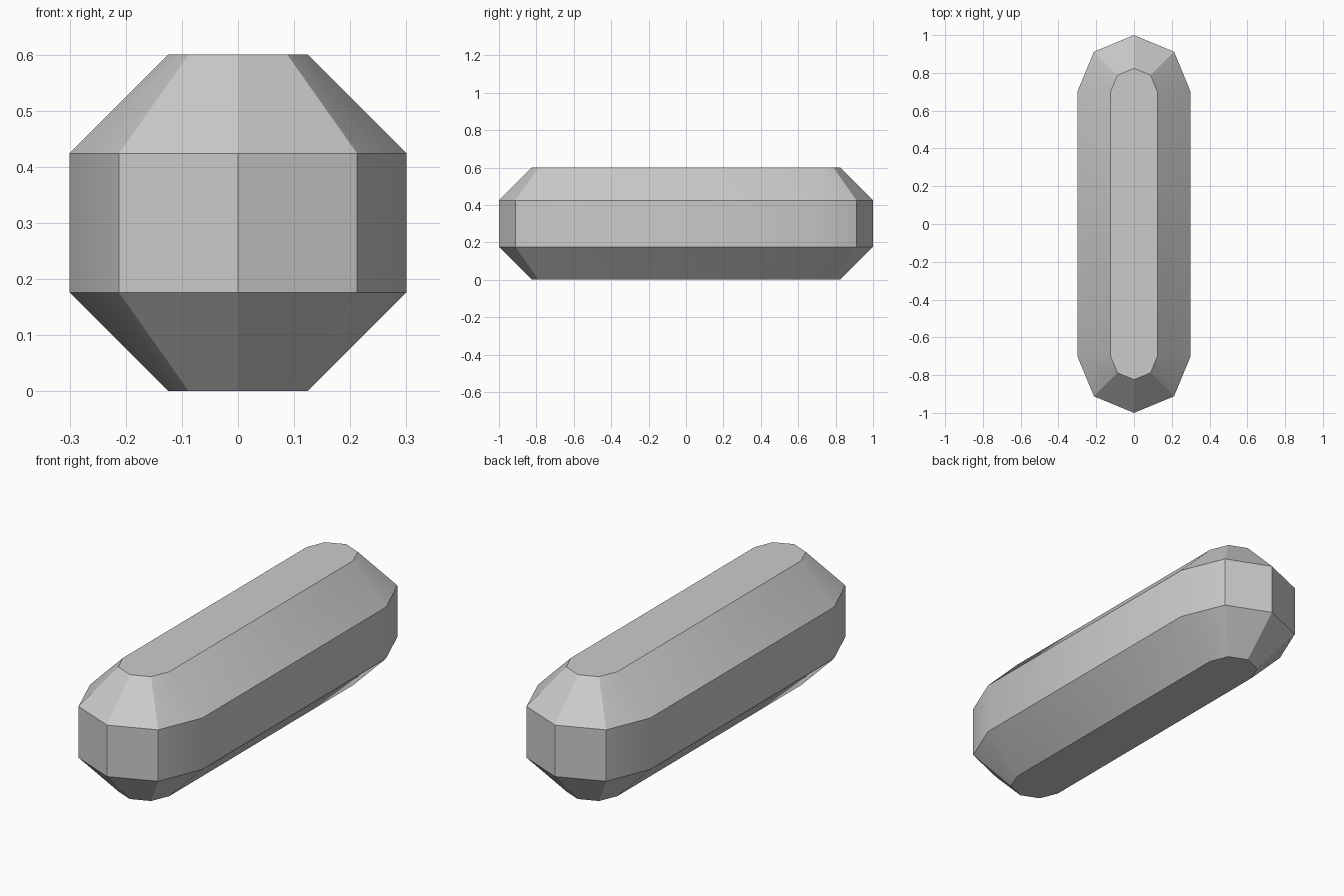
import bpy, bmesh
from math import cos, sin, pi, radians

cube = bpy.data.objects.get("Cube")
if cube:
    bpy.data.objects.remove(cube, do_unlink=True)

RADIUS, HALF_STRAIGHT, HEIGHT, CHAMFER = 0.3, 0.7, 0.6, 0.176

grey = bpy.data.materials.new("plain grey")
grey.use_nodes = True
colour = (0.6, 0.6, 0.6, 1)
grey.diffuse_color = colour
grey.node_tree.nodes["Principled BSDF"].inputs["Base Color"].default_value = colour


def stadium(bm, radius, z):
    """Ring of vertices: two four-sided half circles joined by straight sides."""
    ring = []
    for end in (0, 1):
        for i in range(5):
            a = end * pi + i * pi / 4
            y = radius * sin(a) + (HALF_STRAIGHT if end == 0 else -HALF_STRAIGHT)
            ring.append(bm.verts.new((radius * cos(a), y, z)))
    return ring


# Chamfered bar: stacked rings, bridged and capped
bm = bmesh.new()
inner = RADIUS - CHAMFER
rings = [stadium(bm, r, z) for r, z in (
    (inner, 0), (RADIUS, CHAMFER), (RADIUS, HEIGHT - CHAMFER), (inner, HEIGHT))]
for low, high in zip(rings, rings[1:]):
    for i in range(len(low)):
        j = (i + 1) % len(low)
        bm.faces.new((low[i], low[j], high[j], high[i]))
bm.faces.new(rings[0][::-1])
bm.faces.new(rings[-1])
bmesh.ops.recalc_face_normals(bm, faces=bm.faces)

mesh = bpy.data.meshes.new("chamfered_bar")
bm.to_mesh(mesh)
bm.free()
mesh.materials.append(grey)
bar = bpy.data.objects.new("chamfered_bar", mesh)
bpy.context.collection.objects.link(bar)

# Soft shading along the gentle bends only
bpy.ops.object.select_all(action="DESELECT")
bar.select_set(True)
bpy.context.view_layer.objects.active = bar
bpy.ops.object.shade_smooth_by_angle(angle=radians(30))
